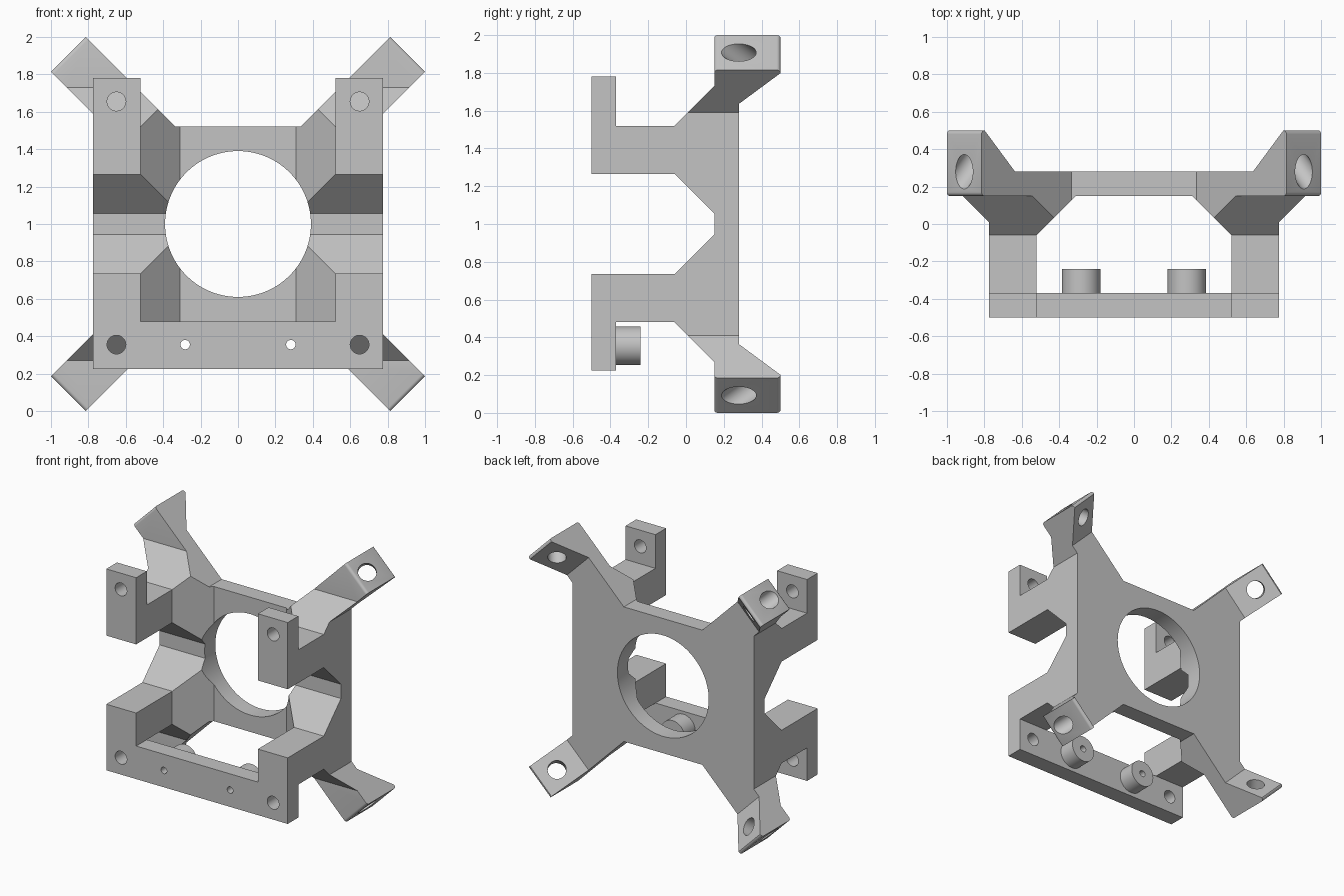
import bpy, bmesh
from math import cos, sin, pi, sqrt
from mathutils import Vector, Matrix

cube = bpy.data.objects.get("Cube")
if cube:
    bpy.data.objects.remove(cube, do_unlink=True)

grey = bpy.data.materials.new("light grey plastic")
grey.use_nodes = True
colour = (0.55, 0.55, 0.55, 1)
grey.diffuse_color = colour
grey.node_tree.nodes["Principled BSDF"].inputs["Base Color"].default_value = colour

MID = Vector((0, 0, 1))  # height of the frame centre
QUADRANTS = [(1, 1), (-1, 1), (-1, -1), (1, -1)]


def loft(bm, rings, flip=(1, 1)):
    """Closed solid through rings of points, mirrored in x and z by flip."""
    loops = [[bm.verts.new(Vector((x * flip[0], y, z * flip[1])) + MID) for x, y, z in r] for r in rings]
    faces = [bm.faces.new(loops[0]), bm.faces.new(loops[-1])]
    n = len(loops[0])
    for a, b in zip(loops, loops[1:]):
        faces += [bm.faces.new((a[i], a[(i + 1) % n], b[(i + 1) % n], b[i])) for i in range(n)]
    bmesh.ops.recalc_face_normals(bm, faces=faces)


def extrude(bm, outline, y0, y1, flip=(1, 1)):
    loft(bm, [[(x, y, z) for x, z in outline] for y in (y0, y1)], flip)


def rect(x0, x1, z0, z1):
    return [(x0, z0), (x1, z0), (x1, z1), (x0, z1)]


def circle(x, z, r, n=48):
    return [(x + r * cos(2 * pi * i / n), z + r * sin(2 * pi * i / n)) for i in range(n)]


def finish(name, bm):
    mesh = bpy.data.meshes.new(name)
    bm.to_mesh(mesh)
    bm.free()
    mesh.materials.append(grey)
    obj = bpy.data.objects.new(name, mesh)
    bpy.context.collection.objects.link(obj)
    return obj


def combine(obj, bm, operation):
    """Apply a boolean with a temporary helper solid."""
    helper = finish("helper", bm)
    helper.hide_render = True
    mod = obj.modifiers.new("combine", "BOOLEAN")
    mod.operation, mod.solver, mod.object = operation, "EXACT", helper
    bpy.context.view_layer.update()
    evaluated = obj.evaluated_get(bpy.context.evaluated_depsgraph_get())
    mesh = bpy.data.meshes.new_from_object(evaluated)
    obj.modifiers.clear()
    obj.data = mesh
    bpy.data.objects.remove(helper, do_unlink=True)


# Frame: a slab with flared prongs in front and wedges behind the arm tips
bm = bmesh.new()
extrude(bm, rect(-1.2, 1.2, -1.2, 1.2), 0.15, 0.28)
frame = finish("frame", bm)

bm = bmesh.new()
prong, root = rect(0.52, 1.2, 0.265, 0.52), rect(0.31, 1.2, 0.055, 0.73)
sections = [(-0.37, prong), (-0.06, prong), (0.15, root), (0.2, root)]
wedge = [(0.98, 0.232), (1.52, 0.749), (1.52, 0.232)]


def arm_point(s, t, y):
    """Point at distance s along the diagonal arm and t across it."""
    return ((s + t) / sqrt(2), y, (s - t) / sqrt(2))


for q in QUADRANTS:
    loft(bm, [[(x, y, z) for x, z in section] for y, section in sections], q)
    loft(bm, [[arm_point(s, t, y) for s, y in wedge] for t in (-0.2, 0.2)], q)
combine(frame, bm, "UNION")

# Trim to the front outline: square plate with four diagonal arms
corner = [(0.775, 0.59), (1, 0.815), (0.815, 1), (0.335, 0.52)]
outline = []
for sx, sz in QUADRANTS:
    pts = [(x * sx, z * sz) for x, z in corner]
    outline += pts if sx * sz > 0 else pts[::-1]
bm = bmesh.new()
extrude(bm, outline, -0.45, 0.5)
combine(frame, bm, "INTERSECT")

# Round the arm tips
bm = bmesh.new()
bm.from_mesh(frame.data)
tips = [e for e in bm.edges
        if all(abs(v.co.x) + abs(v.co.z - 1) > 1.81 for v in e.verts)
        and abs(e.verts[0].co.y - e.verts[1].co.y) < 1e-4]
bmesh.ops.bevel(bm, geom=tips, offset=0.02, segments=4, profile=0.5,
                affect="EDGES", clamp_overlap=True)
bm.to_mesh(frame.data)
bm.free()

# Large centre opening and slanted screw holes in the arm tips
bm = bmesh.new()
extrude(bm, circle(0, 0, 0.39, 96), -0.6, 0.6)
combine(frame, bm, "DIFFERENCE")
bm = bmesh.new()
for q in QUADRANTS:
    rings = []
    for d in (-0.3, 0.3):
        rings.append([arm_point(1.283 + d + u / sqrt(2), t, 0.28 - d + u / sqrt(2))
                      for t, u in circle(0, 0, 0.065)])
    loft(bm, rings, q)
combine(frame, bm, "DIFFERENCE")

parts = [frame]

# Upper tabs with screw holes
for side, name in ((1, "left_upper_tab"), (-1, "right_upper_tab")):
    bm = bmesh.new()
    extrude(bm, rect(0.52, 0.775, 0.265, 0.78), -0.5, -0.37, (side, 1))
    tab = finish(name, bm)
    bm = bmesh.new()
    extrude(bm, circle(0.65, 0.655, 0.05), -0.6, -0.3, (side, 1))
    combine(tab, bm, "DIFFERENCE")
    parts.append(tab)

# Lower front bar with rear bosses and screw holes
bm = bmesh.new()
half = [(0.775, -0.775), (0.775, -0.265), (0.52, -0.265), (0.52, -0.52)]
extrude(bm, half + [(-x, z) for x, z in half[::-1]], -0.5, -0.37)
bar = finish("lower_bar", bm)
bm = bmesh.new()
for side in (1, -1):
    extrude(bm, circle(0.2825, -0.645, 0.1025), -0.42, -0.24, (side, 1))
combine(bar, bm, "UNION")
bm = bmesh.new()
for side in (1, -1):
    extrude(bm, circle(0.65, -0.645, 0.05), -0.6, -0.1, (side, 1))
    extrude(bm, circle(0.2825, -0.645, 0.025, 32), -0.6, -0.1, (side, 1))
combine(bar, bm, "DIFFERENCE")
parts.append(bar)

# Smooth the round surfaces, keep the edges sharp
bpy.ops.object.select_all(action="DESELECT")
for obj in parts:
    obj.select_set(True)
bpy.context.view_layer.objects.active = frame
bpy.ops.object.shade_smooth_by_angle(angle=pi / 6)
